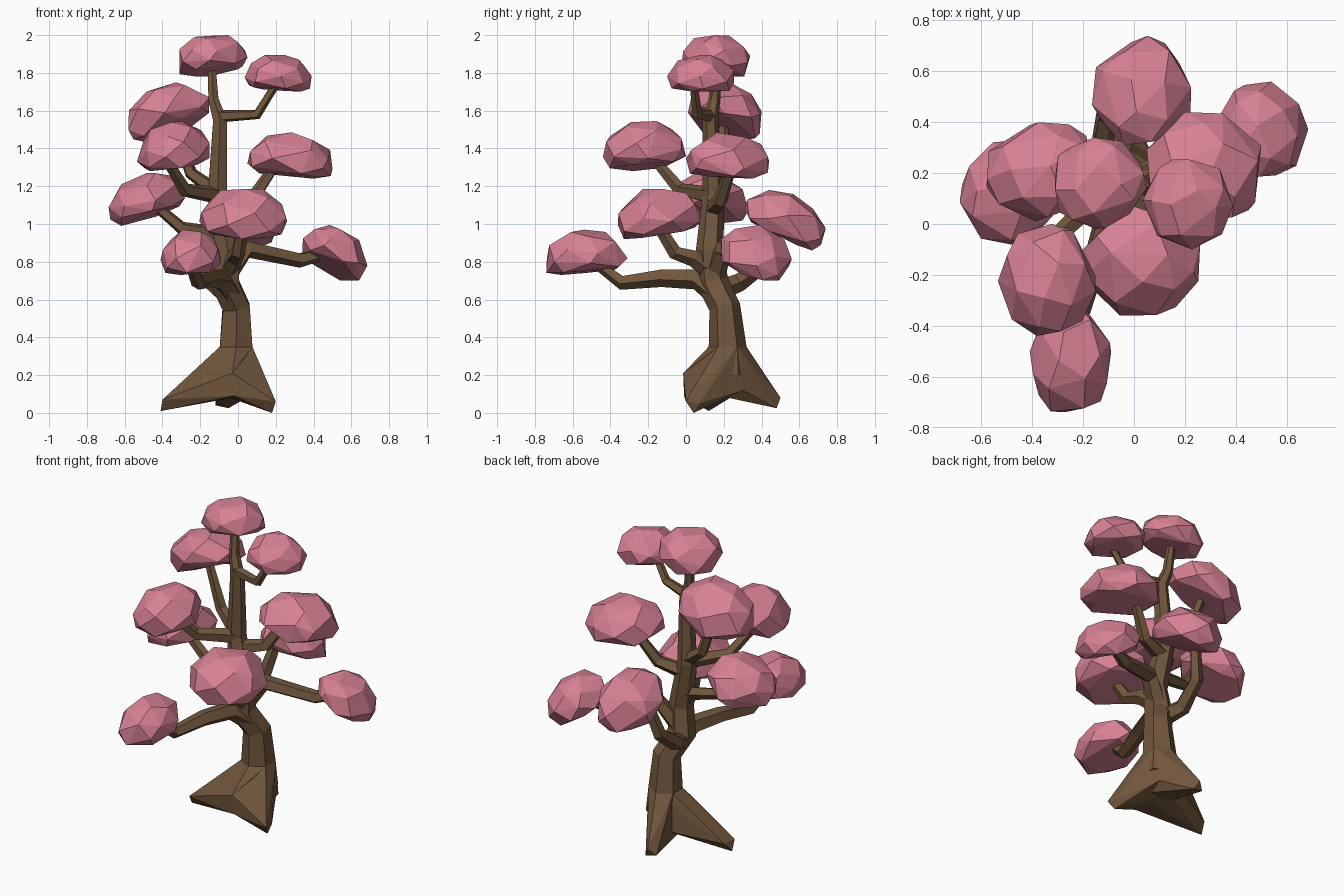
import bpy, bmesh, math, random
from mathutils import Vector, Matrix

if "Cube" in bpy.data.objects:
    bpy.data.objects.remove(bpy.data.objects["Cube"])

random.seed(4)


def material(name, rgb):
    m = bpy.data.materials.new(name)
    m.diffuse_color = (*rgb, 1)
    m.use_nodes = True
    m.node_tree.nodes["Principled BSDF"].inputs["Base Color"].default_value = m.diffuse_color
    return m


BARK = material("brown bark", (0.165, 0.094, 0.046))
PINK = material("pink blossom", (0.68, 0.22, 0.295))


def finish(bm, name, mat):
    bmesh.ops.recalc_face_normals(bm, faces=bm.faces)
    me = bpy.data.meshes.new(name)
    bm.to_mesh(me)
    bm.free()
    me.materials.append(mat)
    ob = bpy.data.objects.new(name, me)
    bpy.context.collection.objects.link(ob)
    return ob


def tube(name, path, radii, sides=5):
    """Low-poly tapered tube along a bent path."""
    bm = bmesh.new()
    pts = [Vector(p) for p in path]
    rings = []
    side = None
    for i, p in enumerate(pts):
        d = (pts[min(i + 1, len(pts) - 1)] - pts[max(i - 1, 0)]).normalized()
        ref = side if side else (Vector((0, 1, 0)) if abs(d.y) < 0.8 else Vector((1, 0, 0)))
        side = (ref - d * ref.dot(d)).normalized()
        other = d.cross(side)
        ring = []
        for k in range(sides):
            a = 2 * math.pi * k / sides
            ring.append(bm.verts.new(p + radii[i] * (side * math.cos(a) + other * math.sin(a))))
        rings.append(ring)
    for a, b in zip(rings, rings[1:]):
        for k in range(sides):
            n = (k + 1) % sides
            bm.faces.new((a[k], a[n], b[n], b[k]))
    bm.faces.new(rings[0])
    bm.faces.new(rings[-1])
    return finish(bm, name, BARK)


def hull(name, points, mat):
    bm = bmesh.new()
    for p in points:
        bm.verts.new(p)
    bmesh.ops.convex_hull(bm, input=bm.verts)
    loose = [v for v in bm.verts if not v.link_faces]
    bmesh.ops.delete(bm, geom=loose, context='VERTS')
    bmesh.ops.dissolve_limit(bm, angle_limit=math.radians(7), verts=bm.verts, edges=bm.edges)
    return finish(bm, name, mat)


# Trunk, bending up to the crown
tube("trunk",
     [(-0.01, 0.22, 0.2), (-0.01, 0.22, 0.35), (-0.01, 0.205, 0.56), (-0.07, 0.14, 0.69),
      (-0.055, 0.125, 0.86), (-0.11, 0.145, 1.15), (-0.095, 0.13, 1.55),
      (-0.13, 0.15, 1.66), (-0.14, 0.17, 1.84)],
     [0.115, 0.1, 0.083, 0.085, 0.073, 0.058, 0.042, 0.031, 0.024], 6)

# Flared roots: each is a hull from the trunk ring down to a blunt tip
collar = [(-0.01 + 0.1 * math.cos(a), 0.22 + 0.1 * math.sin(a), 0.35)
          for a in [math.pi * k / 3 + math.pi / 6 for k in range(6)]]
core = [(-0.1, 0.13, 0.1), (0.08, 0.13, 0.1), (0.06, 0.3, 0.12), (-0.1, 0.3, 0.12)]
front_ridge = [(-0.03, -0.015, 0.21), (-0.02, -0.01, 0.09)]
roots = {
    "left_root": [(-0.41, 0.12, 0.01), (-0.4, 0.08, 0.07), (-0.39, 0.17, 0.07),
                  (-0.2, 0.13, 0.21), (-0.21, 0.22, 0.18)],
    "right_root": [(0.18, 0.04, 0.0), (0.2, 0.0, 0.06), (0.19, 0.07, 0.05), (0.12, 0.14, 0.22)],
    "back_root": [(-0.12, 0.47, 0.04), (-0.05, 0.48, 0.025), (-0.08, 0.5, 0.08),
                  (-0.04, 0.33, 0.2), (-0.05, 0.42, 0.04)],
}
for name, tip in roots.items():
    extra = [] if name == "back_root" else front_ridge
    hull(name, collar + core + tip + extra, BARK)

# Branches: path, start radius, end radius
branches = {
    "low_front_branch": ([(-0.02, 0.19, 0.61), (-0.09, 0.06, 0.71), (-0.15, -0.13, 0.715),
                          (-0.21, -0.34, 0.69), (-0.25, -0.47, 0.79)], 0.068, 0.03),
    "low_right_branch": ([(-0.08, 0.14, 0.7), (0.05, 0.2, 0.87), (0.33, 0.31, 0.81),
                          (0.48, 0.37, 0.85)], 0.06, 0.032),
    "low_back_branch": ([(-0.06, 0.15, 0.64), (-0.13, 0.28, 0.69), (-0.11, 0.43, 0.8),
                         (-0.06, 0.48, 1.0)], 0.06, 0.032),
    "front_branch": ([(-0.05, 0.12, 0.76), (-0.02, 0.04, 0.82), (0.0, -0.06, 0.85),
                      (0.02, -0.14, 0.98)], 0.054, 0.032),
    "left_branch": ([(-0.06, 0.13, 0.86), (-0.12, 0.13, 0.95), (-0.3, 0.1, 0.98),
                     (-0.44, 0.11, 1.1)], 0.05, 0.028),
    "right_branch": ([(-0.1, 0.14, 1.08), (0.07, 0.18, 1.12), (0.19, 0.24, 1.3)], 0.05, 0.028),
    "high_front_branch": ([(-0.1, 0.14, 1.15), (-0.28, -0.03, 1.18), (-0.36, -0.14, 1.31)],
                          0.047, 0.028),
    "high_left_branch": ([(-0.1, 0.14, 1.16), (-0.25, 0.19, 1.27), (-0.34, 0.2, 1.52)], 0.044, 0.026),
    "high_right_branch": ([(-0.1, 0.13, 1.57), (0.1, 0.06, 1.58), (0.2, 0.04, 1.74)], 0.034, 0.022),
}
for name, (path, r0, r1) in branches.items():
    n = len(path) - 1
    tube(name, path, [r0 + (r1 - r0) * i / n for i in range(n + 1)])


def clump(name, lo, hi, tilt):
    """Faceted dome with a flat underside, leaning outward, fitted to its box."""
    lo, hi = Vector(lo), Vector(hi)
    mid = (lo + hi) / 2
    axis = Vector((-mid.y, mid.x, 0)).normalized()
    rot = Matrix.Rotation(math.radians(tilt), 3, axis)
    phase = random.uniform(0, 6)
    pts = []
    count = 28
    for i in range(count):
        z = 1 - 2 * (i + 0.5) / count
        a = i * 2.39996 + phase + random.uniform(-0.25, 0.25)
        r = math.sqrt(1 - z * z)
        h = z * 0.75 if z > 0 else max(z, -0.5) * 0.55 + min(z + 0.5, 0) * 0.08
        pts.append(rot @ Vector((r * math.cos(a), r * math.sin(a), h)))
    for k in range(3):
        a, b = min(p[k] for p in pts), max(p[k] for p in pts)
        for p in pts:
            p[k] = lo[k] + (p[k] - a) / (b - a) * (hi[k] - lo[k])
    hull(name, pts, PINK)


# Blossom clumps: box corners and outward lean
clumps = {
    "top_blossom": ((-0.31, -0.02, 1.78), (0.05, 0.34, 2.0), 12),
    "high_right_blossom": ((0.035, -0.10, 1.70), (0.39, 0.255, 1.895), 5),
    "high_left_blossom": ((-0.58, 0.01, 1.43), (-0.15, 0.40, 1.75), 28),
    "high_front_blossom": ((-0.535, -0.44, 1.28), (-0.15, 0.0, 1.545), 8),
    "right_blossom": ((0.05, 0.0, 1.24), (0.5, 0.44, 1.485), 6),
    "left_blossom": ((-0.685, -0.09, 0.99), (-0.28, 0.33, 1.27), 20),
    "front_blossom": ((-0.205, -0.36, 0.92), (0.26, 0.08, 1.185), 8),
    "low_front_blossom": ((-0.41, -0.74, 0.73), (-0.09, -0.31, 0.97), 6),
    "low_right_blossom": ((0.34, 0.185, 0.70), (0.685, 0.56, 0.995), 30),
    "low_back_blossom": ((-0.165, 0.31, 0.86), (0.225, 0.74, 1.18), 28),
}
for name, (lo, hi, tilt) in clumps.items():
    clump(name, lo, hi, tilt)
